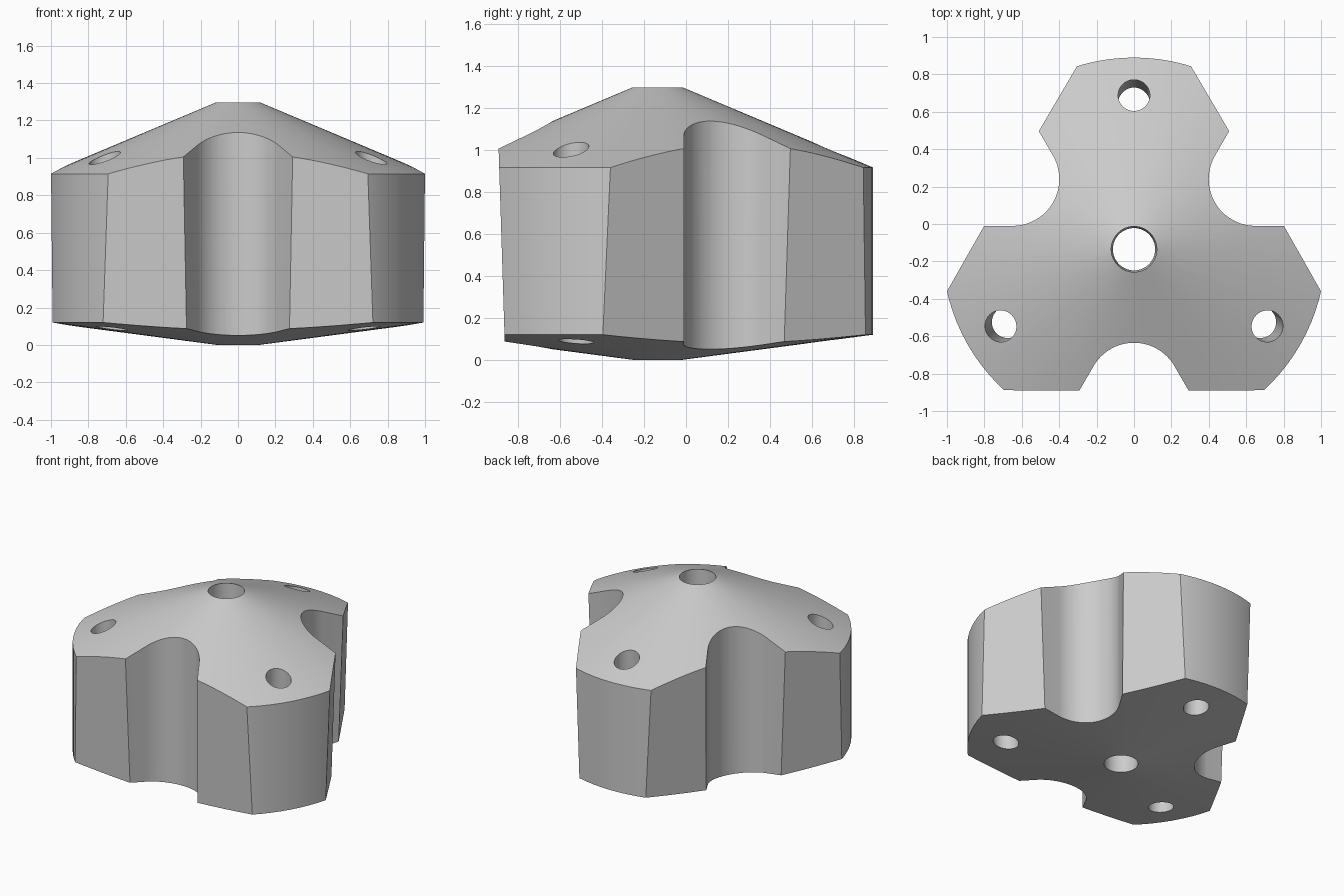
import bpy, bmesh
from math import pi, sin, cos, radians
from mathutils import Matrix, Vector

cube = bpy.data.objects.get("Cube")
if cube:
    bpy.data.objects.remove(cube, do_unlink=True)

CENTRE_Y = -0.135   # the three-way axis sits a little forward
R = 1.025           # outer radius of the lobes
SEGMENTS = 96

grey = bpy.data.materials.new("light_grey")
grey.use_nodes = True
grey.diffuse_color = (0.6, 0.6, 0.6, 1)
grey.node_tree.nodes["Principled BSDF"].inputs["Base Color"].default_value = (0.6, 0.6, 0.6, 1)


def circle(radius, z, x=0, count=SEGMENTS):
    return [Vector((x + radius * cos(2 * pi * i / count), radius * sin(2 * pi * i / count), z))
            for i in range(count)]


def loft(name, rings, closed=False, angle=0):
    """Skin a stack of equal rings; cap the ends or join last to first."""
    bm = bmesh.new()
    loops = [[bm.verts.new(p) for p in ring] for ring in rings]
    pairs = list(zip(loops, loops[1:]))
    if closed:
        pairs.append((loops[-1], loops[0]))
    else:
        bm.faces.new(loops[0])
        bm.faces.new(loops[-1])
    for a, b in pairs:
        for i in range(len(a)):
            j = (i + 1) % len(a)
            bm.faces.new((a[i], a[j], b[j], b[i]))
    bmesh.ops.recalc_face_normals(bm, faces=bm.faces)
    bm.transform(Matrix.Rotation(radians(angle), 4, 'Z'))
    mesh = bpy.data.meshes.new(name)
    bm.to_mesh(mesh)
    bm.free()
    mesh.materials.append(grey)
    obj = bpy.data.objects.new(name, mesh)
    obj.location.y = CENTRE_Y
    bpy.context.collection.objects.link(obj)
    return obj


def cut(target, cutter, operation='DIFFERENCE'):
    cutter.hide_render = True
    mod = target.modifiers.new(cutter.name, 'BOOLEAN')
    mod.operation = operation
    mod.solver = 'EXACT'
    mod.object = cutter
    bpy.ops.object.select_all(action='DESELECT')
    bpy.context.view_layer.objects.active = target
    target.select_set(True)
    bpy.ops.object.modifier_apply(modifier=mod.name)
    bpy.data.objects.remove(cutter, do_unlink=True)


# Round body with conical ends and a slightly tapered centre bore
body = loft("three_lobed_body", [
    circle(0.113, 0), circle(R, 0.12), circle(R, 0.915), circle(0.122, 1.295)], closed=True)

# Three leaning flat walls
def triangle(wall, z):
    return [Vector((2 * wall * cos(radians(a)), 2 * wall * sin(radians(a)), z))
            for a in (90, 210, 330)]


cut(body, loft("wall_cutter", [triangle(0.718, -0.2), triangle(0.772, 1.5)]), 'INTERSECT')

# Flared round channels between the lobes
def channel(z):
    pts = [Vector((0.75 + 0.25 * cos(radians(a)), 0.25 * sin(radians(a)), z))
           for a in range(120, 241, 5)]
    flare = Vector((cos(radians(30)), sin(radians(30)), 0)) * 0.8
    mirrored = Vector((flare.x, -flare.y, 0))
    return [pts[0] + flare] + pts + [pts[-1] + mirrored]


for angle in (-90, 30, 150):
    cut(body, loft("channel_cutter", [channel(-0.2), channel(1.5)], angle=angle))

# Leaning hole through each lobe
for angle in (90, 210, 330):
    cut(body, loft("lobe_hole_cutter", [
        circle(0.085, -0.2, 0.765, 48), circle(0.085, 1.5, 0.847, 48)], angle=angle))

bpy.ops.object.select_all(action='DESELECT')
body.select_set(True)
bpy.context.view_layer.objects.active = body
bpy.ops.object.shade_smooth_by_angle(angle=radians(30))
